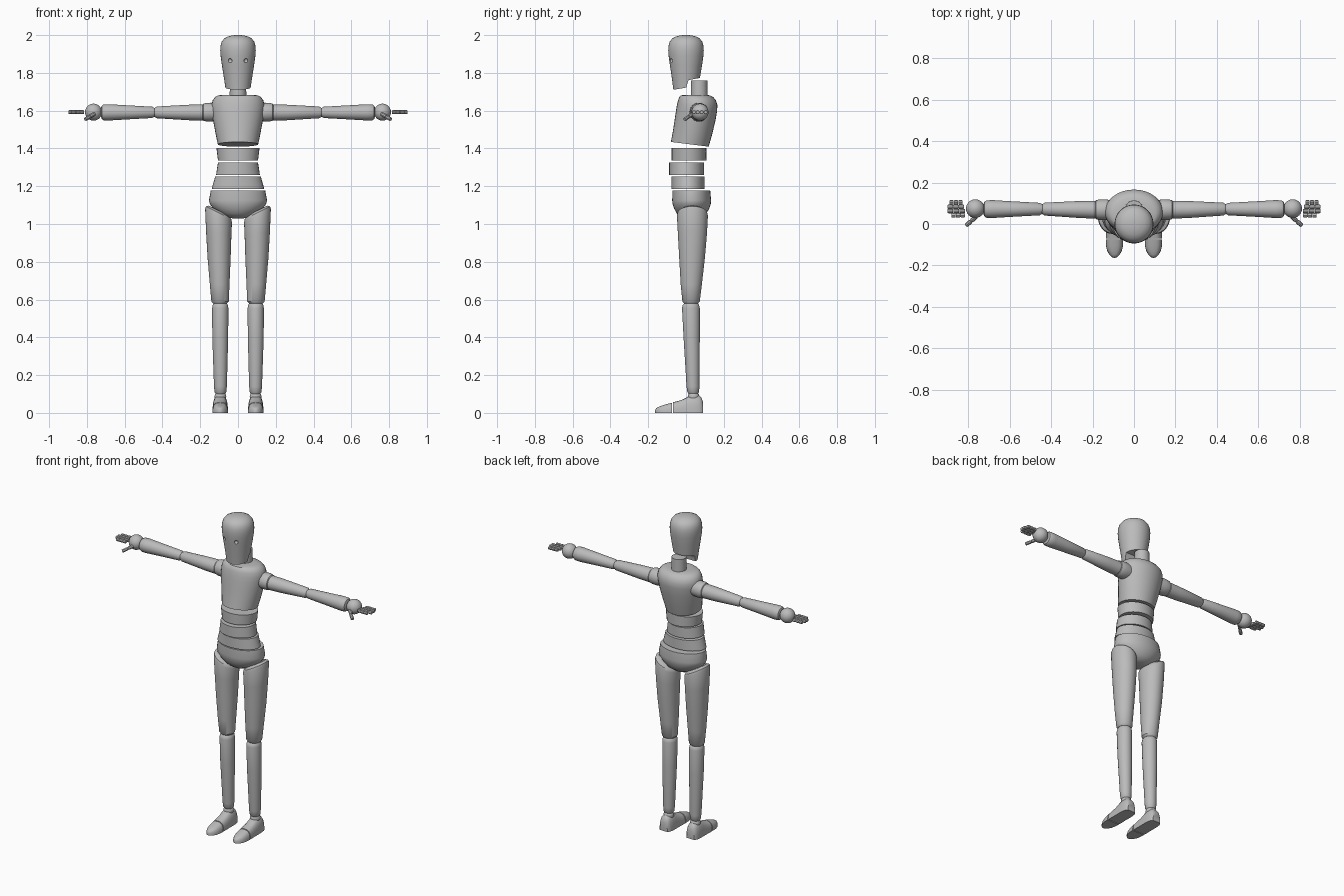
import bpy, bmesh, math
from mathutils import Vector

if "Cube" in bpy.data.objects:
    bpy.data.objects.remove(bpy.data.objects["Cube"])

grey = bpy.data.materials.new("plain grey")
grey.diffuse_color = (0.5, 0.5, 0.5, 1)
grey.use_nodes = True
grey.node_tree.nodes["Principled BSDF"].inputs["Base Color"].default_value = grey.diffuse_color


def loft(name, rings, angle=35):
    """Skin a list of rings and cap both ends."""
    bm = bmesh.new()
    rows = [[bm.verts.new(p) for p in r] for r in rings]
    n = len(rows[0])
    for a, b in zip(rows, rows[1:]):
        for i in range(n):
            j = (i + 1) % n
            bm.faces.new((a[i], a[j], b[j], b[i]))
    bm.faces.new(rows[0])
    bm.faces.new(rows[-1])
    bmesh.ops.recalc_face_normals(bm, faces=bm.faces)
    me = bpy.data.meshes.new(name)
    bm.to_mesh(me)
    bm.free()
    me.materials.append(grey)
    me.shade_smooth()
    me.set_sharp_from_angle(angle=math.radians(angle))
    ob = bpy.data.objects.new(name, me)
    bpy.context.collection.objects.link(ob)
    return ob


def oval(x, y, z, rx, ry, sx=0, sy=0, n=32):
    """Horizontal oval; sx and sy tilt it along x and y."""
    pts = []
    for i in range(n):
        t = math.tau * i / n
        dx, dy = rx * math.cos(t), ry * math.sin(t)
        pts.append((x + dx, y + dy, z + sx * dx + sy * dy))
    return pts


def tube(name, start, end, profile, n=24):
    """Round bar; profile holds (fraction along, radius) pairs."""
    a, b = Vector(start), Vector(end)
    q = (b - a).to_track_quat('Z', 'Y')
    rings = []
    for f, r in profile:
        c = a.lerp(b, f)
        rings.append([c + q @ Vector((r * math.cos(math.tau * i / n),
                                      r * math.sin(math.tau * i / n), 0)) for i in range(n)])
    return loft(name, rings)


def ball(name, x, y, z, r, n=24):
    rings = []
    for i in range(13):
        a = math.pi * (0.02 + 0.96 * i / 12)
        rings.append(oval(x, y, z - r * math.cos(a), r * math.sin(a), r * math.sin(a), n=n))
    return loft(name, rings)


def cut(target, cutter):
    """Subtract the cutter from the target and remove it."""
    mod = target.modifiers.new("cut", 'BOOLEAN')
    mod.object, mod.operation, mod.solver = cutter, 'DIFFERENCE', 'EXACT'
    bpy.context.view_layer.objects.active = target
    bpy.ops.object.modifier_apply(modifier=mod.name)
    bpy.data.objects.remove(cutter)


# Head: tapered egg, notched above the neck, with small eye sockets
head = loft("head", [oval(0, 0, z, r, r, sy=s) for z, r, s in (
    (1.722, .067, .17), (1.77, .074, .05), (1.84, .085, 0), (1.89, .092, 0), (1.92, .094, 0),
    (1.945, .092, 0), (1.965, .086, 0), (1.982, .073, 0), (1.993, .052, 0), (1.999, .026, 0),
    (2.0, .008, 0))])
notch = [(.003, 1.65), (.003, 1.73), (.014, 1.762), (.12, 1.782), (.12, 1.65)]
cut(head, loft("notch_cutter", [[(x, y, z) for y, z in notch] for x in (-.15, .15)]))
for s in (-1, 1):
    cut(head, ball("eye_cutter", s * .043, -.08, 1.865, .012, 16))
head.data.set_sharp_from_angle(angle=math.radians(35))

# Neck peg
tube("neck", (0, .07, 1.675), (0, .07, 1.76), ((0, .044), (1, .043)))

# Chest: leans back toward the shoulders, slanted underside
loft("chest", [oval(0, y, z, rx, ry, sy=s) for z, y, rx, ry, s in (
    (1.422, .02, .107, .1, -.125), (1.48, .034, .119, .104, -.07), (1.55, .048, .132, .108, -.02),
    (1.60, .056, .139, .109, 0), (1.63, .059, .14, .107, 0), (1.655, .058, .134, .1, 0),
    (1.672, .054, .122, .09, 0), (1.681, .05, .105, .077, 0), (1.684, .048, .07, .05, 0))])

# Waist discs
for name, z0, z1, y, ry, r0, r1 in (
        ("upper_waist", 1.337, 1.402, .016, .092, .106, .114),
        ("middle_waist", 1.26, 1.326, .003, .092, .116, .106),
        ("lower_waist", 1.186, 1.251, .011, .088, .139, .121)):
    loft(name, [oval(0, y, z0, r0, ry), oval(0, y, z1, r1, ry)])

# Pelvis bowl
loft("pelvis", [oval(0, y, z, rx, ry) for z, y, rx, ry in (
    (1.03, .03, .03, .03), (1.037, .03, .065, .055), (1.055, .03, .1, .078), (1.08, .03, .13, .092),
    (1.105, .03, .149, .101), (1.125, .03, .154, .103), (1.178, .028, .144, .1))])


def sole_ring(x, y, w, h, n=14):
    """Upright foot section with a flat sole."""
    pts = []
    for i in range(n + 1):
        t = math.pi * i / n
        pts.append((x + w * math.copysign(abs(math.cos(t)) ** .7, math.cos(t)), y,
                    h * abs(math.sin(t)) ** .8))
    return pts


for s, side in ((1, "left_"), (-1, "right_")):
    # Thigh with sloped top, tapering to the knee
    loft(side + "thigh", [oval(s * x, y, z, rx, ry, sx=s * k) for x, y, z, rx, ry, k in (
        (.095, .027, .578, .036, .036, 0), (.095, .027, .59, .046, .046, 0),
        (.097, .028, .68, .052, .056, 0), (.1, .032, .82, .061, .068, 0),
        (.102, .034, .95, .067, .077, .15), (.103, .034, 1.045, .071, .082, .5),
        (.103, .034, 1.06, .067, .078, .5), (.103, .034, 1.072, .05, .058, .5))])
    ball(side + "hip_joint", s * .095, .034, 1.065, .042)
    # Shin with rounded ends
    loft(side + "shin", [oval(s * x, y, z, rx, rx + e) for x, y, z, rx, e in (
        (.093, .038, .098, .022, 0), (.093, .038, .11, .031, 0), (.093, .037, .14, .034, 0),
        (.094, .03, .4, .042, .001), (.094, .026, .555, .043, .004),
        (.094, .026, .572, .04, .003), (.095, .027, .585, .03, 0))])
    ball(side + "ankle", s * .093, .04, .085, .031)
    # Foot and separate toe cap
    loft(side + "foot", [sole_ring(s * .094, y, w, h) for y, w, h in (
        (.09, .026, .055), (.083, .033, .078), (.07, .038, .092), (.045, .041, .096),
        (.015, .041, .088), (-.015, .041, .072), (-.045, .042, .062), (-.069, .042, .056))])
    loft(side + "toes", [sole_ring(s * .094, y, w, h) for y, w, h in (
        (-.074, .042, .054), (-.105, .041, .046), (-.13, .035, .038), (-.148, .025, .031),
        (-.159, .014, .024), (-.163, .005, .015))])

    # Shoulder, upper arm, forearm and wrist ball
    tube(side + "shoulder", (s * .11, .069, 1.592), (s * .19, .069, 1.592),
         ((0, .046), (.4, .05), (.75, .049), (.92, .045), (1, .036)))
    tube(side + "upper_arm", (s * .183, .069, 1.59), (s * .444, .072, 1.591),
         ((0, .038), (.02, .043), (.3, .041), (.95, .031), (1, .022)))
    tube(side + "forearm", (s * .44, .072, 1.591), (s * .725, .072, 1.591),
         ((0, .022), (.05, .03), (.5, .037), (.85, .043), (.95, .042), (.985, .036), (1, .026)))
    ball(side + "wrist", s * .765, .074, 1.592, .045)

    # Three-jointed fingers
    for k, (y, x0, x1) in enumerate(((.104, .826, .892), (.083, .82, .9),
                                     (.062, .815, .9), (.042, .815, .882))):
        step = (x1 - x0) / 3
        for j in range(3):
            tube(f"{side}finger_{k + 1}_{j + 1}", (s * (x0 + j * step), y, 1.592),
                 (s * (x0 + (j + .93) * step), y, 1.592),
                 ((0, .009), (.15, .0105), (.85, .0105), (1, .009)), 8)
    # Two-jointed thumb
    base, tip = Vector((s * .76, .036, 1.583)), Vector((s * .81, -.008, 1.553))
    for j in range(2):
        tube(f"{side}thumb_{j + 1}", base.lerp(tip, j * .5), base.lerp(tip, j * .5 + .47),
             ((0, .009), (.15, .0105), (.85, .0105), (1, .009)), 8)
